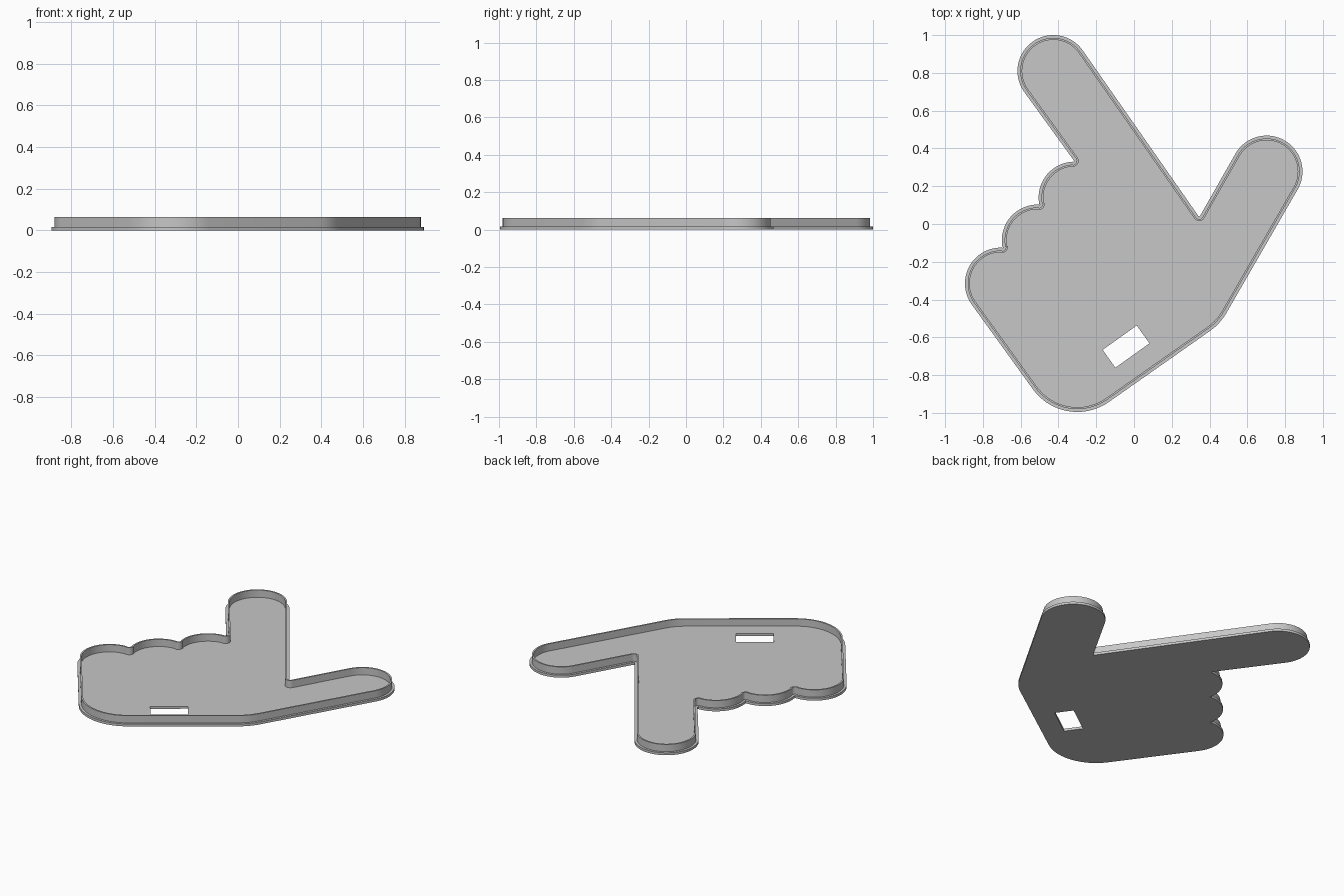
import bpy, bmesh
from math import radians, cos, sin, hypot, atan2
from mathutils import Vector

if "Cube" in bpy.data.objects:
    bpy.data.objects.remove(bpy.data.objects["Cube"], do_unlink=True)

grey = bpy.data.materials.new("plain grey")
grey.use_nodes = True
grey.diffuse_color = (0.57, 0.57, 0.57, 1)
grey.node_tree.nodes["Principled BSDF"].inputs["Base Color"].default_value = grey.diffuse_color

TIP, PALM, NOTCH = 0.19, 0.29, -0.006   # negative radius = concave corner

# Hand silhouette, counter-clockwise: centre x, y, radius, first and last normal angle
ARCS = [
    (-0.30, -0.705, PALM, 215, 305),      # heel of the palm
    (0.237, -0.328, PALM, 305, 330),      # base of the thumb
    (0.702, 0.278, TIP, -30, 150),        # thumb tip
    (0.345, 0.047, NOTCH, 150, 35),
    (-0.427, 0.81, TIP, 35, 215),         # pointing finger tip
    (-0.324, 0.334, NOTCH, 215, 92),
    (-0.315, 0.14, TIP, 92, 191),         # three folded fingers
    (-0.504, 0.106, NOTCH, 191, 87.5),
    (-0.51, -0.087, TIP, 87.5, 191),
    (-0.699, -0.122, NOTCH, 191, 87.5),
    (-0.705, -0.315, TIP, 87.5, 215),
]


def outline(inset):
    """Silhouette points, moved inwards by a distance."""
    pts = []
    for x, y, r, a, b in ARCS:
        steps = max(4, int(abs(b - a) / 5))
        for i in range(steps + 1):
            t = radians(a + (b - a) * i / steps)
            pts.append((x + (r - inset) * cos(t), y + (r - inset) * sin(t)))
    return pts


def slab(name, loops, z0, z1):
    """Extruded flat shape; the second loop is a hole."""
    curve = bpy.data.curves.new(name, "CURVE")
    curve.dimensions = "2D"
    curve.fill_mode = "BOTH"
    curve.extrude = (z1 - z0) / 2
    for loop in loops:
        spline = curve.splines.new("POLY")
        spline.points.add(len(loop) - 1)
        for point, (x, y) in zip(spline.points, loop):
            point.co = (x, y, 0, 1)
        spline.use_cyclic_u = True
    helper = bpy.data.objects.new(name + " helper", curve)
    bpy.context.collection.objects.link(helper)
    bpy.context.view_layer.update()
    graph = bpy.context.evaluated_depsgraph_get()
    mesh = bpy.data.meshes.new_from_object(helper.evaluated_get(graph))
    bpy.data.objects.remove(helper, do_unlink=True)

    bm = bmesh.new()
    bm.from_mesh(mesh)
    bmesh.ops.translate(bm, verts=bm.verts, vec=(0, 0, (z0 + z1) / 2))
    bmesh.ops.remove_doubles(bm, verts=bm.verts, dist=0.0001)
    bmesh.ops.recalc_face_normals(bm, faces=bm.faces)
    bm.to_mesh(mesh)
    bm.free()
    mesh.materials.clear()
    mesh.materials.append(grey)
    obj = bpy.data.objects.new(name, mesh)
    bpy.context.collection.objects.link(obj)
    bpy.ops.object.select_all(action="DESELECT")
    obj.select_set(True)
    bpy.context.view_layer.objects.active = obj
    bpy.ops.object.shade_smooth_by_angle(angle=radians(30))
    return obj


# Slanted rectangular slot near the wrist
centre = Vector((-0.042, -0.649))
along = Vector((cos(radians(35.5)), sin(radians(35.5)))) * 0.111
across = Vector((-sin(radians(35.5)), cos(radians(35.5)))) * 0.058
slot = [centre + along * u + across * v for u, v in ((-1, -1), (-1, 1), (1, 1), (1, -1))]

# Floor plate with its outer lip, and the thin upright rim
slab("base_plate", [outline(0), slot], 0, 0.016)
slab("rim_wall", [outline(0.015), outline(0.025)], 0.016, 0.063)
